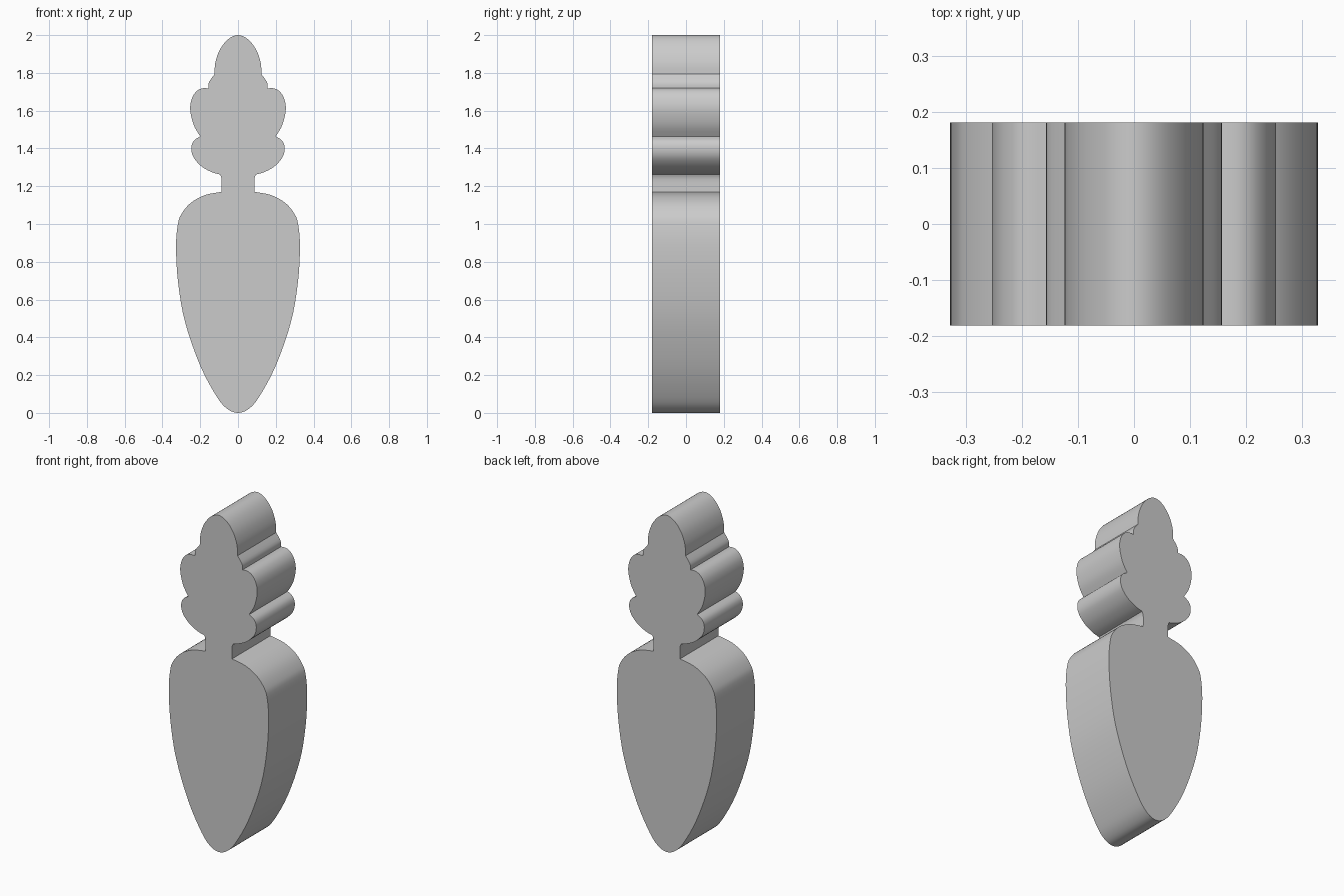
import bpy, bmesh
from math import radians
from mathutils import Vector

if "Cube" in bpy.data.objects:
    bpy.data.objects.remove(bpy.data.objects["Cube"])

DEPTH = 0.362  # thickness along y

# Right half of the outline (x, z), split at sharp corners
root = [(0, 0), (0.055, 0.02), (0.112, 0.085), (0.2, 0.25), (0.28, 0.48),
        (0.317, 0.69), (0.328, 0.88), (0.318, 1.0), (0.298, 1.055),
        (0.25, 1.112), (0.175, 1.153), (0.087, 1.17)]
neck = [(0.087, 1.17), (0.087, 1.235), (0.095, 1.262)]
lower_leaf = [(0.095, 1.262), (0.14, 1.275), (0.193, 1.305), (0.235, 1.352),
              (0.247, 1.4), (0.235, 1.44), (0.2, 1.464)]
middle_leaf = [(0.2, 1.464), (0.235, 1.525), (0.253, 1.605), (0.244, 1.665),
               (0.22, 1.702), (0.19, 1.718), (0.157, 1.718)]
small_leaf = [(0.157, 1.718), (0.153, 1.752), (0.124, 1.793)]
top_leaf = [(0.124, 1.793), (0.12, 1.855), (0.095, 1.925), (0.05, 1.98), (0, 2.0)]


def smooth_path(points, steps=4):
    """Smooth curve through points; mirrors the tangent on the centre line."""
    p = [Vector(q) for q in points]
    first = Vector((-p[1].x, p[1].y)) if p[0].x == 0 else p[0]
    last = Vector((-p[-2].x, p[-2].y)) if p[-1].x == 0 else p[-1]
    p = [first] + p + [last]
    out = []
    for a, b, c, d in zip(p, p[1:], p[2:], p[3:]):
        for i in range(steps):
            t = i / steps
            out.append(0.5 * (2 * b + (c - a) * t + (2 * a - 5 * b + 4 * c - d) * t**2
                              + (3 * b - a - 3 * c + d) * t**3))
    return out


# Full outline: right half, then its mirror image
half = []
for part in (root, neck, lower_leaf, middle_leaf, small_leaf, top_leaf):
    half += smooth_path(part)
outline = half + [Vector((0, 2))] + [Vector((-q.x, q.y)) for q in reversed(half[1:])]

# Extrude the silhouette front to back
bm = bmesh.new()
face = bm.faces.new([bm.verts.new((q.x, -DEPTH / 2, q.y)) for q in outline])
extruded = bmesh.ops.extrude_face_region(bm, geom=[face], use_keep_orig=True)
moved = [g for g in extruded["geom"] if isinstance(g, bmesh.types.BMVert)]
bmesh.ops.translate(bm, verts=moved, vec=(0, DEPTH, 0))
bmesh.ops.recalc_face_normals(bm, faces=bm.faces)
mesh = bpy.data.meshes.new("carrot")
bm.to_mesh(mesh)
bm.free()

carrot = bpy.data.objects.new("carrot", mesh)
bpy.context.collection.objects.link(carrot)
bpy.context.view_layer.objects.active = carrot
carrot.select_set(True)
bpy.ops.object.shade_smooth_by_angle(angle=radians(30))
